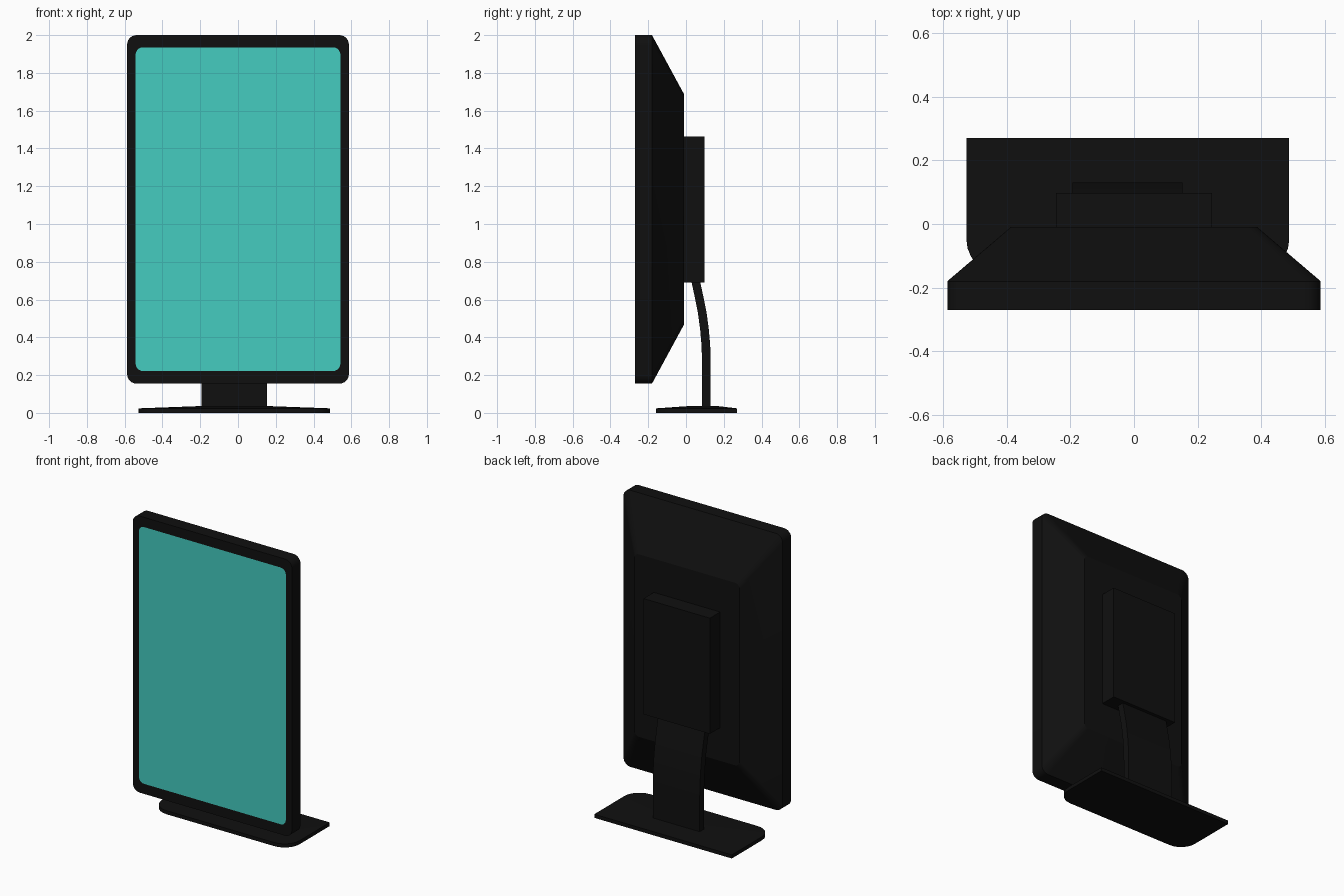
import bpy, bmesh, math

if "Cube" in bpy.data.objects:
    bpy.data.objects.remove(bpy.data.objects["Cube"])


def material(name, color):
    m = bpy.data.materials.new(name)
    m.diffuse_color = color
    m.use_nodes = True
    m.node_tree.nodes["Principled BSDF"].inputs["Base Color"].default_value = m.diffuse_color
    return m


BLACK = material("black_plastic", (0.005, 0.005, 0.005, 1))
TEAL = material("teal_screen", (0.058, 0.604, 0.527, 1))


def rounded(x0, x1, v0, v1, radii, steps=6):
    """Counter-clockwise outline; radii: low-left, low-right, top-right, top-left."""
    pts = []
    corners = [(x0, v0, 1, 1), (x1, v0, -1, 1), (x1, v1, -1, -1), (x0, v1, 1, -1)]
    for i, ((x, v, sx, sv), r) in enumerate(zip(corners, radii)):
        if r == 0:
            pts.append((x, v))
            continue
        for k in range(steps + 1):
            a = math.pi + (i + k / steps) * math.pi / 2
            pts.append((x + sx * r + r * math.cos(a), v + sv * r + r * math.sin(a)))
    return pts


def scaled(pts, cx, cv, s):
    return [(cx + (x - cx) * s, cv + (v - cv) * s) for x, v in pts]


def loft(name, rings, mat, cap_start=True, cap_end=True):
    """Skin a list of equal-length closed rings of 3D points."""
    bm = bmesh.new()
    loops = [[bm.verts.new(p) for p in ring] for ring in rings]
    for a, b in zip(loops, loops[1:]):
        for i in range(len(a)):
            j = (i + 1) % len(a)
            bm.faces.new((a[i], a[j], b[j], b[i]))
    if cap_start:
        bm.faces.new(loops[0][::-1])
    if cap_end:
        bm.faces.new(loops[-1])
    if len(rings) > 1:
        bmesh.ops.recalc_face_normals(bm, faces=bm.faces)
    me = bpy.data.meshes.new(name)
    bm.to_mesh(me)
    bm.free()
    me.materials.append(mat)
    ob = bpy.data.objects.new(name, me)
    bpy.context.collection.objects.link(ob)
    bpy.context.view_layer.objects.active = ob
    ob.select_set(True)
    bpy.ops.object.shade_smooth_by_angle(angle=math.radians(22))
    ob.select_set(False)
    return ob


def upright(pts, y):
    return [(x, y, z) for x, z in pts]


def flat(pts, z):
    return [(x, y, z) for x, y in pts]


# Housing: bezel ring, straight rim, tapered back
outer = rounded(-0.587, 0.587, 0.155, 2.0, [0.05] * 4)
inner = rounded(-0.542, 0.542, 0.222, 1.935, [0.038] * 4)
back = scaled(outer, 0, 1.078, 0.66)
loft("screen_housing",
     [upright(inner, -0.262), upright(inner, -0.27), upright(outer, -0.27),
      upright(outer, -0.18), upright(back, -0.01)], BLACK)

# Screen panel, flush with the bezel
loft("screen", [upright(inner, -0.27)], TEAL, cap_start=False)

# Mounting box on the back
box = rounded(-0.245, 0.245, 0.69, 1.462, [0] * 4)
loft("rear_box", [upright(box, -0.012), upright(box, 0.098)], BLACK)

# Curved neck: (centre y, z) path swept with a flat rectangle
path = [(0.108, 0.02), (0.108, 0.27), (0.105, 0.36), (0.098, 0.44),
        (0.086, 0.53), (0.070, 0.61), (0.053, 0.69), (0.040, 0.75)]
neck = [[(-0.193, y - 0.023, z), (0.153, y - 0.023, z),
         (0.153, y + 0.023, z), (-0.193, y + 0.023, z)] for y, z in path]
loft("neck", neck, BLACK)

# Base plate: rounded front corners, top rising gently to the neck
foot = rounded(-0.527, 0.488, -0.158, 0.27, [0.11, 0.11, 0, 0])
loft("base", [flat(foot, 0), flat(foot, 0.024),
              flat(scaled(foot, -0.02, 0.11, 0.36), 0.036)], BLACK)
